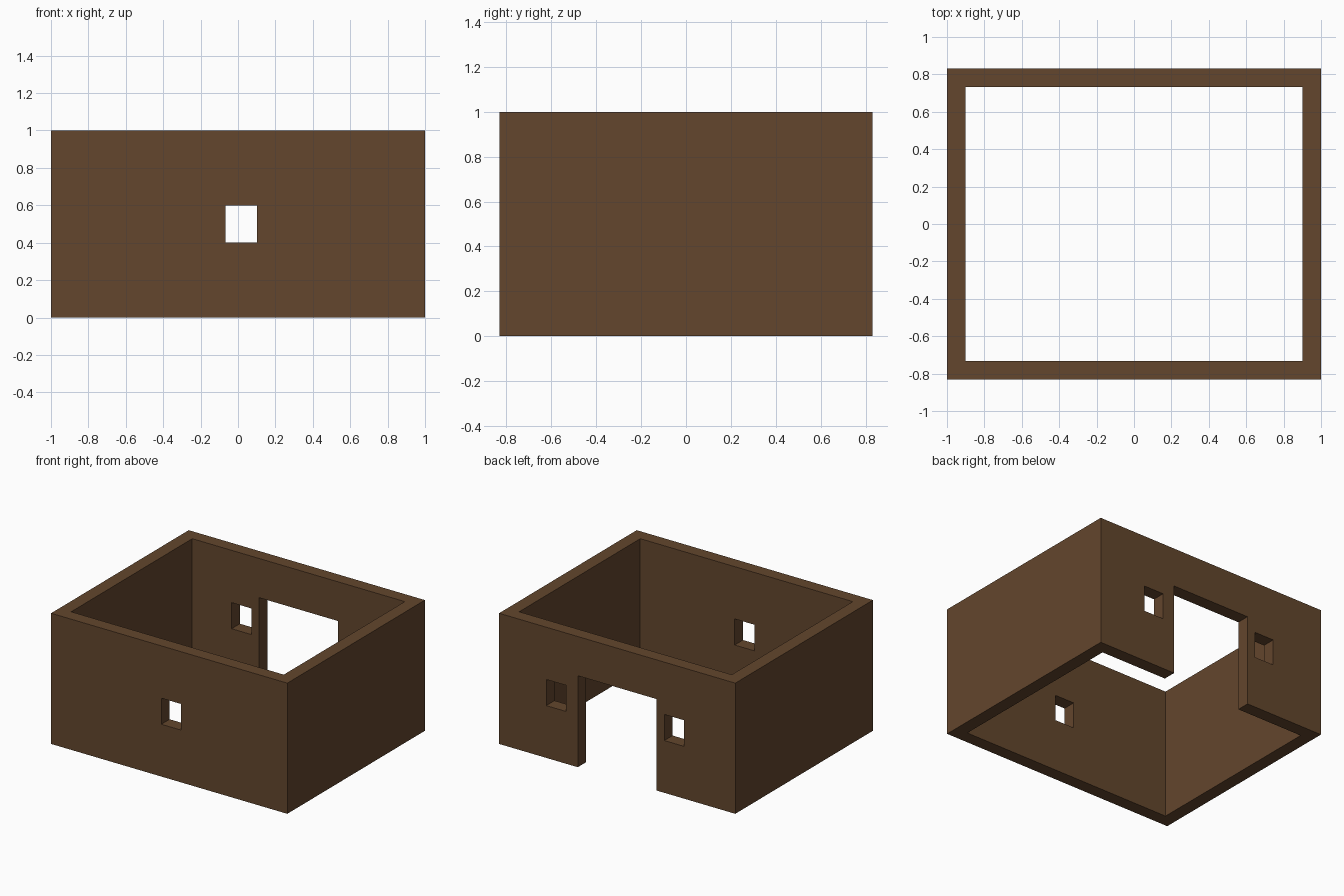
import bpy

default = bpy.data.objects.get("Cube")
if default:
    bpy.data.objects.remove(default, do_unlink=True)

HALF_X, HALF_Y, HEIGHT, WALL = 1.0, 0.832, 1.0, 0.1
EXTRA = 0.1  # overshoot of the cutters

wood = bpy.data.materials.new("brown wall")
wood.use_nodes = True
colour = (0.125, 0.061, 0.026, 1.0)
wood.diffuse_color = colour
wood.node_tree.nodes["Principled BSDF"].inputs["Base Color"].default_value = colour


def box(name, low, high):
    """Axis-aligned box between two corners."""
    centre = [(a + b) / 2 for a, b in zip(low, high)]
    bpy.ops.mesh.primitive_cube_add(size=1, location=centre)
    obj = bpy.context.object
    obj.name = name
    obj.scale = [b - a for a, b in zip(low, high)]
    bpy.ops.object.transform_apply(location=True, rotation=False, scale=True)
    obj.data.materials.append(wood)
    return obj


def cut(target, cutter):
    """Subtract a helper box and remove it afterwards."""
    cutter.hide_render = True
    mod = target.modifiers.new("opening", "BOOLEAN")
    mod.operation = "DIFFERENCE"
    mod.solver = "EXACT"
    mod.object = cutter
    bpy.context.view_layer.objects.active = target
    bpy.ops.object.modifier_apply(modifier=mod.name)
    bpy.data.objects.remove(cutter, do_unlink=True)


def opening(name, side, x, width, bottom, top):
    """Cutter through the front (side -1) or back (side 1) wall."""
    ys = sorted((side * (HALF_Y - WALL - EXTRA), side * (HALF_Y + EXTRA)))
    return box(name, (x - width / 2, ys[0], bottom), (x + width / 2, ys[1], top))


# Four walls, open at the top and the bottom
walls = box("walls", (-HALF_X, -HALF_Y, 0), (HALF_X, HALF_Y, HEIGHT))
cut(walls, box("room_space", (WALL - HALF_X, WALL - HALF_Y, -EXTRA),
               (HALF_X - WALL, HALF_Y - WALL, HEIGHT + EXTRA)))

# Wide doorway in the back wall
cut(walls, opening("doorway", 1, 0, 0.667, -EXTRA, 0.7))

# One window in the front wall, one on each side of the doorway
for side, x in ((-1, 0.017), (1, 0.517), (1, -0.483)):
    cut(walls, opening("window", side, x, 0.167, 0.4, 0.6))
